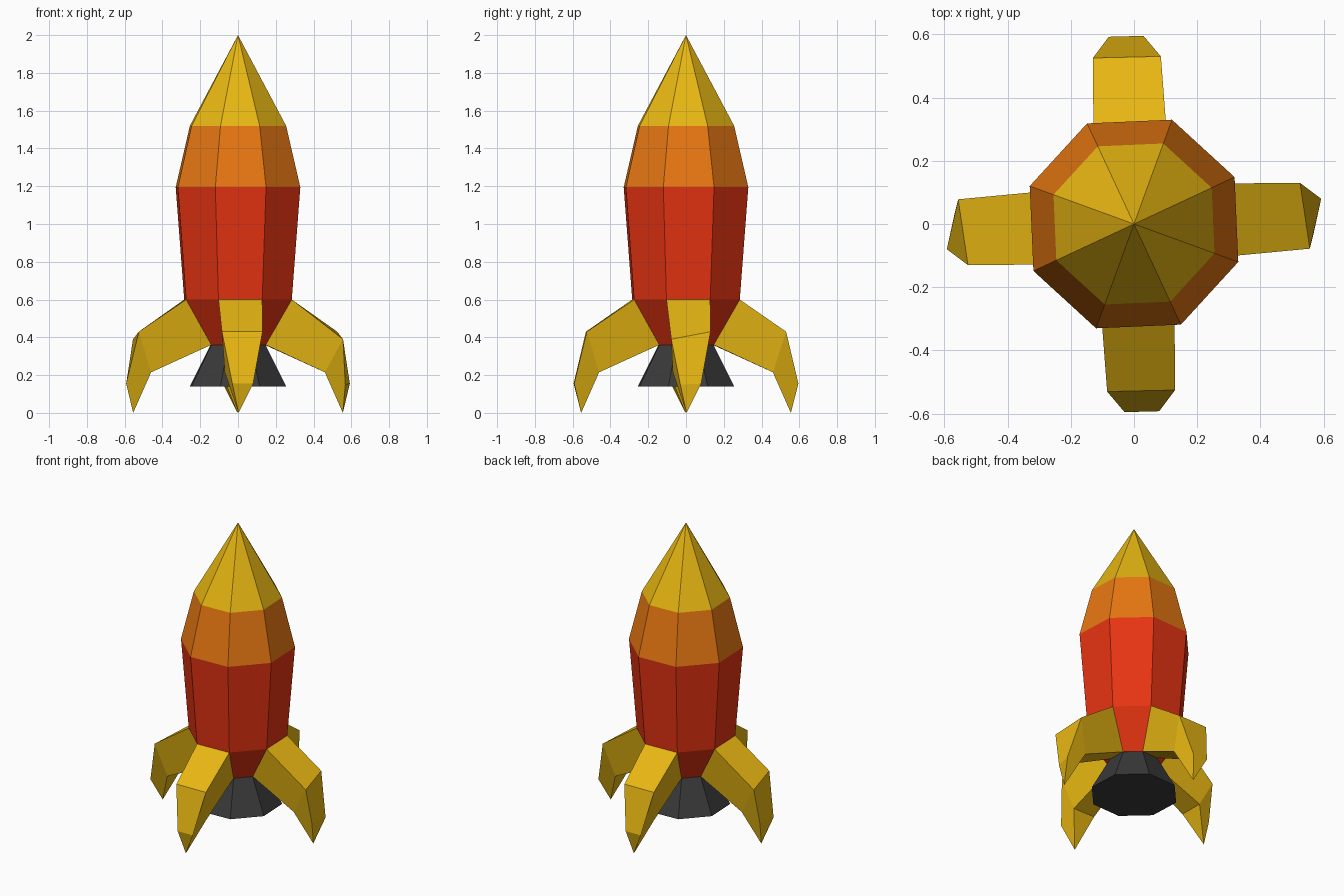
import bpy, bmesh, math
from mathutils import Matrix

if "Cube" in bpy.data.objects:
    bpy.data.objects.remove(bpy.data.objects["Cube"])

def mat(name, rgb):
    m = bpy.data.materials.new(name)
    m.diffuse_color = (*rgb, 1)
    m.use_nodes = True
    m.node_tree.nodes["Principled BSDF"].inputs["Base Color"].default_value = m.diffuse_color
    return m

RED = mat("red", (0.8, 0.034, 0.006))
ORANGE = mat("orange", (0.8, 0.185, 0.006))
YELLOW = mat("yellow", (0.8, 0.47, 0.006))
GREY = mat("dark grey", (0.042, 0.042, 0.042))
TWIST = math.radians(25)      # the octagon is turned slightly
R_SHOULDER, R_BASE = 0.303, 0.156

def finish(bm, name, mats):
    bmesh.ops.recalc_face_normals(bm, faces=bm.faces)
    me = bpy.data.meshes.new(name)
    bm.to_mesh(me)
    bm.free()
    for m in mats:
        me.materials.append(m)
    ob = bpy.data.objects.new(name, me)
    bpy.context.collection.objects.link(ob)
    return ob

def lathe(name, profile, mats, bands):
    """Eight-sided stack of (radius, z) rings; zero radius closes to a point."""
    bm = bmesh.new()
    rings = []
    for r, z in profile:
        n = 8 if r else 1
        rings.append([bm.verts.new((r * math.cos(TWIST + i * math.pi / 4),
                                    r * math.sin(TWIST + i * math.pi / 4), z)) for i in range(n)])
    bm.faces.new(rings[0][::-1])
    for a, b, band in zip(rings, rings[1:], bands):
        for i in range(8):
            j = (i + 1) % 8
            top = [b[0]] if len(b) == 1 else [b[j], b[i]]
            bm.faces.new([a[i], a[j]] + top).material_index = band
    if len(rings[-1]) == 8:
        bm.faces.new(rings[-1])
    return finish(bm, name, mats)

# Hull with coloured bands, and the exhaust nozzle below it
lathe("hull", [(R_BASE, 0.36), (R_SHOULDER, 0.6), (0.351, 1.195), (0.271, 1.52), (0, 2)],
      [RED, ORANGE, YELLOW], [0, 0, 1, 2])
lathe("nozzle", [(0.272, 0.14), (0.155, 0.36)], [GREY], [0])

# Bent landing fins: points are (outward, sideways, z)
def root(radius, degrees, z):
    a = math.radians(degrees)
    return (radius * math.cos(a), radius * math.sin(a), z)

def fin(name, angle, knee, low):
    pts = [root(R_SHOULDER, -20, 0.6), root(R_SHOULDER, 25, 0.6),
           root(R_BASE, 25, 0.36), root(R_BASE, -20, 0.36),
           knee, (0.525, 0.13, 0.43), (0.46, 0.09, 0.215), (0.46, -0.07, 0.215),
           low, (0.592, 0.08, 0.155), (0.555, 0.003, 0.0)]
    faces = [(0, 1, 5, 4), (1, 2, 6, 5), (2, 3, 7, 6), (3, 0, 4, 7),
             (4, 5, 9, 8), (5, 6, 10, 9), (6, 7, 10), (7, 4, 8, 10), (8, 9, 10)]
    bm = bmesh.new()
    v = [bm.verts.new(p) for p in pts]
    for f in faces:
        bm.faces.new([v[i] for i in f])
    bm.transform(Matrix.Rotation(math.radians(angle), 4, 'Z'))
    finish(bm, name, [YELLOW])

level = ((0.53, -0.085, 0.43), (0.595, -0.03, 0.155))
tilted = ((0.556, -0.078, 0.39), (0.568, -0.03, 0.15))
for name, angle, shape in [("right_fin", 0, tilted), ("back_fin", 90, level),
                           ("left_fin", 180, tilted), ("front_fin", 270, level)]:
    fin(name, angle, *shape)
